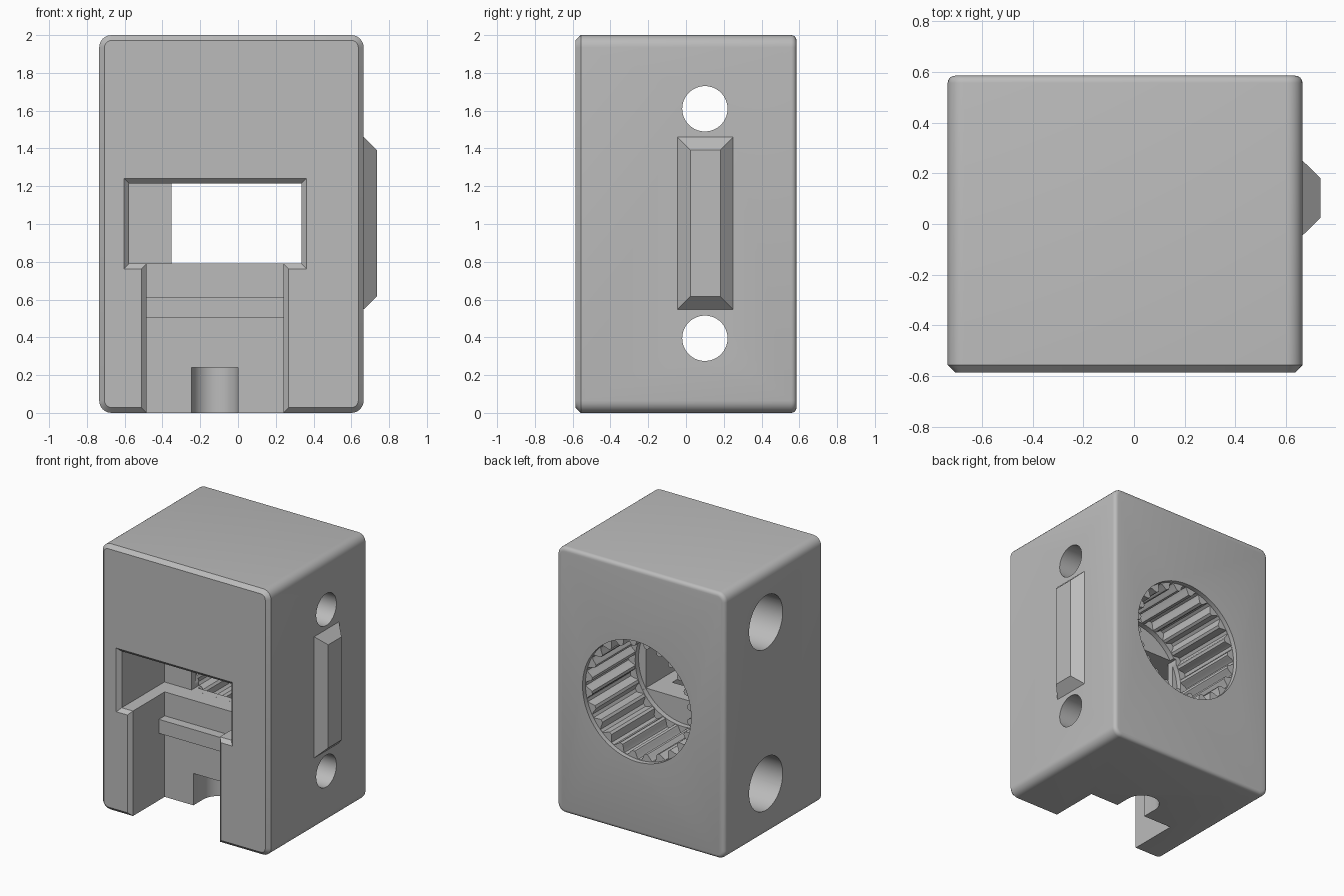
import bpy, bmesh, math

old = bpy.data.objects.get("Cube")
if old:
    bpy.data.objects.remove(old, do_unlink=True)

grey = bpy.data.materials.new("plain grey")
grey.use_nodes = True
COLOUR = (0.5, 0.5, 0.5, 1)
grey.diffuse_color = COLOUR
grey.node_tree.nodes["Principled BSDF"].inputs["Base Color"].default_value = COLOUR


def finish(bm, name):
    bmesh.ops.recalc_face_normals(bm, faces=bm.faces)
    mesh = bpy.data.meshes.new(name)
    bm.to_mesh(mesh)
    bm.free()
    mesh.materials.append(grey)
    ob = bpy.data.objects.new(name, mesh)
    bpy.context.collection.objects.link(ob)
    return ob


def loft(name, rings):
    """Join matching closed rings of points and cap both ends."""
    bm = bmesh.new()
    loops = [[bm.verts.new(p) for p in ring] for ring in rings]
    n = len(loops[0])
    for a, b in zip(loops, loops[1:]):
        for i in range(n):
            j = (i + 1) % n
            bm.faces.new((a[i], a[j], b[j], b[i]))
    bm.faces.new(loops[0])
    bm.faces.new(loops[-1])
    return finish(bm, name)


def rect_xz(x0, x1, z0, z1, y):
    return [(x0, y, z0), (x1, y, z0), (x1, y, z1), (x0, y, z1)]


def box(name, x0, x1, y0, y1, z0, z1):
    return loft(name, [rect_xz(x0, x1, z0, z1, y) for y in (y0, y1)])


def circle(r, n=64):
    return [(r * math.cos(math.tau * i / n), r * math.sin(math.tau * i / n)) for i in range(n)]


def rod_x(name, r, x0, x1, y, z):
    return loft(name, [[(x, y + a, z + b) for a, b in circle(r)] for x in (x0, x1)])


def rod_y(name, profile, y0, y1, z):
    return loft(name, [[(a, y, z + b) for a, b in profile] for y in (y0, y1)])


def boolean(target, tool, operation="DIFFERENCE"):
    mod = target.modifiers.new(tool.name, "BOOLEAN")
    mod.operation = operation
    mod.solver = "EXACT"
    mod.object = tool
    bpy.context.view_layer.update()
    graph = bpy.context.evaluated_depsgraph_get()
    mesh = bpy.data.meshes.new_from_object(target.evaluated_get(graph))
    target.modifiers.clear()
    target.data = mesh
    bpy.data.objects.remove(tool, do_unlink=True)


# Housing block: rounded sides, chamfered front edge, softened back edge
X0, X1, FRONT, BACK = -0.735, 0.665, -0.585, 0.585
bm = bmesh.new()
bmesh.ops.create_cube(bm, size=1)
for v in bm.verts:
    v.co.x = X0 if v.co.x < 0 else X1
    v.co.y = FRONT if v.co.y < 0 else BACK
    v.co.z = 0 if v.co.z < 0 else 2
long_edges = [e for e in bm.edges if abs(e.verts[0].co.y - e.verts[1].co.y) > 1]
bmesh.ops.bevel(bm, geom=long_edges, offset=0.065, segments=6, profile=0.5, affect="EDGES")
for y, size, steps in ((FRONT, 0.028, 1), (BACK, 0.028, 4)):
    rim = [e for e in bm.edges if all(abs(v.co.y - y) < 1e-4 for v in e.verts)]
    bmesh.ops.bevel(bm, geom=rim, offset=size, segments=steps, profile=0.5, affect="EDGES")
housing = finish(bm, "housing")

# Front window pocket with chamfered mouth, and the narrower opening behind it
LOW, HIGH, POCKET_Y, SLOT_Y, C = 0.79, 1.215, -0.05, -0.18, 0.027
OUT = FRONT - 0.03
pocket = (-0.577, 0.335, LOW, HIGH)
boolean(housing, box("pocket_cut", pocket[0], pocket[1], OUT, POCKET_Y, LOW, HIGH))
boolean(housing, box("opening_cut", -0.352, 0.3349, POCKET_Y - 0.02, 0.1, LOW + 0.0001, HIGH - 0.0001))


def mouth(name, x0, x1, z0, z1, low):
    rings = []
    for grow, y in ((2 * C, FRONT - C), (0, FRONT + C)):
        rings.append(rect_xz(x0 - grow, x1 + grow, z0 - grow * low, z1 + grow, y))
    return loft(name, rings)


boolean(housing, mouth("pocket_mouth_cut", *pocket, 1))

# Lower slot open at the bottom, with its chamfer and round-ended notch
S0, S1 = -0.484, 0.24
boolean(housing, box("slot_cut", S0, S1, OUT, SLOT_Y, -0.1, LOW + 0.05))
boolean(housing, mouth("slot_mouth_cut", S0, S1, -0.11, LOW + 0.02, 0))
NX, NR, NY = -0.122, 0.123, -0.06
arc = [(NX + NR * math.cos(math.pi * i / 16), NY + NR * math.sin(math.pi * i / 16)) for i in range(17)]
notch = [(NX + NR, SLOT_Y - 0.05)] + arc + [(NX - NR, SLOT_Y - 0.05)]
boolean(housing, loft("notch_cut", [[(x, y, z) for x, y in notch] for z in (-0.12, 0.24)]))

# Ribbed bearing bore from the back, with a plain rim and a lip at its end
RIBS, STEPS = 24, 10
ribbed = []
for i in range(RIBS * STEPS):
    t = math.tau * i / (RIBS * STEPS)
    wave = max(-1, min(1, 1.5 * math.cos(RIBS * t)))
    r = 0.424 + 0.025 * wave
    ribbed.append((r * math.cos(t), r * math.sin(t)))
boolean(housing, rod_y("bore_cut", ribbed, 0.04, 0.7, 1))
boolean(housing, rod_y("lip_cut", circle(0.395, 96), 0.0, 0.1, 1))
boolean(housing, rod_y("rim_cut", circle(0.452, 96), 0.55, 0.72, 1))

# Two cross holes, each widened on the model's right side
for z in (0.395, 1.61):
    boolean(housing, rod_x("cross_hole_cut", 0.12, -0.9, 0.9, 0.1, z))
    boolean(housing, rod_x("wide_hole_cut", 0.2, -0.9, -0.36, 0.1, z))

# Bar across the slot
bar = box("slot_bar", S0, S1, SLOT_Y - 0.07, SLOT_Y + 0.01, 0.505, 0.61)

# Tapered ridge on the model's left side
ridge_rings = []
for x, inset in ((X1 - 0.005, 0), (X1, 0), (0.735, 0.068)):
    y0, y1, z0, z1 = -0.045 + inset, 0.25 - inset, 0.548 + inset, 1.46 - inset
    ridge_rings.append([(x, y0, z0), (x, y1, z0), (x, y1, z1), (x, y0, z1)])
ridge = loft("side_ridge", ridge_rings)

# Smooth the curves and keep the edges crisp
bpy.ops.object.select_all(action="DESELECT")
for ob in (housing, bar, ridge):
    ob.select_set(True)
bpy.context.view_layer.objects.active = housing
bpy.ops.object.shade_smooth_by_angle(angle=math.radians(30))
